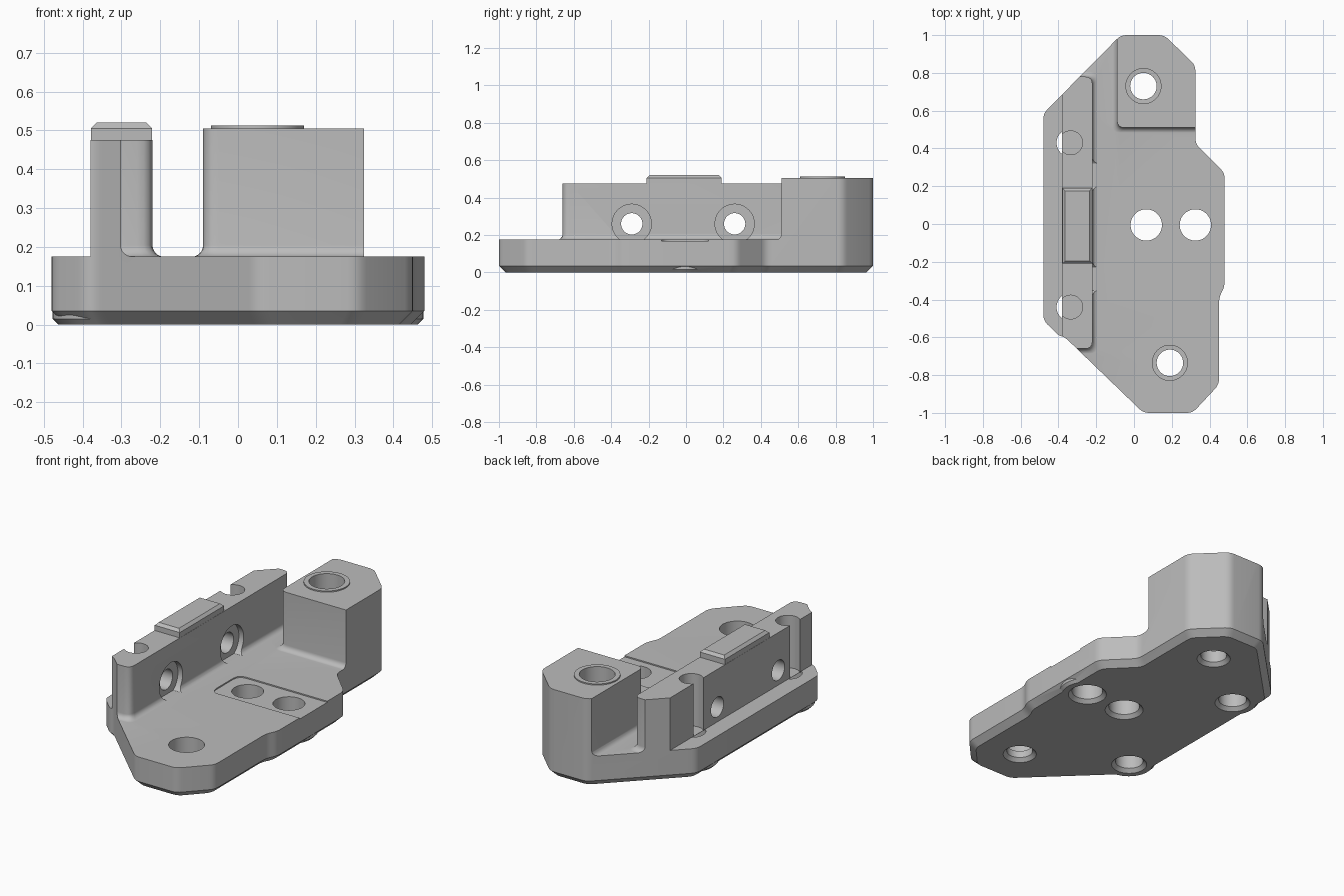
import bpy, bmesh
from math import pi, cos, sin
from mathutils import Vector, Matrix

if "Cube" in bpy.data.objects:
    bpy.data.objects.remove(bpy.data.objects["Cube"])

grey = bpy.data.materials.new("machined grey")
grey.use_nodes = True
COLOUR = (0.5, 0.5, 0.5, 1)
grey.diffuse_color = COLOUR
grey.node_tree.nodes["Principled BSDF"].inputs["Base Color"].default_value = COLOUR


# --- profile helpers ---
def circle(x, y, r, n=48):
    return [(x + r * cos(2 * pi * i / n), y + r * sin(2 * pi * i / n)) for i in range(n)]


def rect(x0, x1, y0, y1):
    return [(x0, y0), (x1, y0), (x1, y1), (x0, y1)]


def grow(poly, d):
    """Mitred offset of a counter-clockwise polygon, outward for d > 0."""
    pts, out = [Vector(p) for p in poly], []
    for i, p in enumerate(pts):
        a, b = (p - pts[i - 1]).normalized(), (pts[(i + 1) % len(pts)] - p).normalized()
        na, nb = Vector((a.y, -a.x)), Vector((b.y, -b.x))
        out.append(p + (na + nb) * d / (1 + na.dot(nb)))
    return out


def rounded(poly, t, steps=4):
    """Replace each corner by a small curve that starts t away from it."""
    pts, out = [Vector(p) for p in poly], []
    for i, p in enumerate(pts):
        a, b = pts[i - 1] - p, pts[(i + 1) % len(pts)] - p
        a, b = (v.normalized() * min(t, v.length * 0.4) for v in (a, b))
        for k in range(steps + 1):
            s = k / steps
            out.append(p + a * (1 - s) ** 2 + b * s ** 2)
    return out


# --- solid helpers ---
def stack(name, layers):
    """Loft equal-length rings given as (ring, height) from the bottom up."""
    bm = bmesh.new()
    rings = [[bm.verts.new((p[0], p[1], z)) for p in ring] for ring, z in layers]
    n = len(rings[0])
    bm.faces.new(rings[0][::-1])
    bm.faces.new(rings[-1])
    for lo, hi in zip(rings, rings[1:]):
        for i in range(n):
            j = (i + 1) % n
            bm.faces.new((lo[i], lo[j], hi[j], hi[i]))
    bmesh.ops.recalc_face_normals(bm, faces=bm.faces)
    mesh = bpy.data.meshes.new(name)
    bm.to_mesh(mesh)
    bm.free()
    mesh.materials.append(grey)
    ob = bpy.data.objects.new(name, mesh)
    bpy.context.collection.objects.link(ob)
    return ob


def prism(name, ring, z0, z1):
    return stack(name, [(ring, z0), (ring, z1)])


def combine(target, tool, operation):
    """Apply a boolean and throw the tool away."""
    mod = target.modifiers.new("boolean", 'BOOLEAN')
    mod.operation, mod.solver, mod.object = operation, 'EXACT', tool
    bpy.context.view_layer.objects.active = target
    bpy.ops.object.modifier_apply(modifier=mod.name)
    bpy.data.objects.remove(tool)


def cross_cylinder(y, z, r, x0, x1):
    ob = prism("cross_cutter", circle(0, 0, r), x0, x1)
    ob.data.transform(Matrix.Translation((0, y, z)) @ Matrix.Rotation(pi / 2, 4, 'Y'))
    return ob


def flared(name, poly, corner, top):
    """Upright block with a concave fillet running into the floor."""
    layers = [(grow(poly, FILLET), FLOOR - 0.02)]
    for k in range(7):
        a = k / 6 * pi / 2
        layers.append((grow(poly, FILLET * (1 - sin(a))), FLOOR - 0.0005 + FILLET * (1 - cos(a))))
    layers.append((poly, top))
    return stack(name, [(rounded(ring, corner), z) for ring, z in layers])


FLOOR, FILLET, CHAMFER = 0.175, 0.03, 0.035
OUTLINE = [(0.05, -1), (0.31, -1), (0.45, -0.85), (0.45, -0.39), (0.48, -0.33), (0.48, 0.27),
           (0.325, 0.425), (0.325, 0.84), (0.16, 1), (-0.07, 1), (-0.48, 0.585),
           (-0.48, -0.51), (-0.40, -0.59), (-0.365, -0.60)]
SIDE_HOLES = [(-0.335, 0.43), (-0.335, -0.44)]
MID_HOLES = [(0.065, -0.005), (0.325, -0.005)]
CROSS_Y = (-0.29, 0.26)

# Clamp wall with vertical slots, cross holes and counterbores
wall = flared("clamp_wall", rect(-0.7, -0.22, -0.66, 0.78), 0.04, 0.475)
combine(wall, prism("trim", rect(-1, -0.38, -1.2, 1.2), 0, 1), 'DIFFERENCE')
tab = rect(-0.379, -0.221, -0.21, 0.19)
combine(wall, stack("wall_tab", [(tab, 0.4), (tab, 0.505), (grow(tab, -0.015), 0.52)]), 'UNION')
for x, y in SIDE_HOLES:
    combine(wall, prism("slot_cutter", circle(x, y, 0.063), 0, 1), 'DIFFERENCE')
for y in CROSS_Y:
    combine(wall, cross_cylinder(y, 0.26, 0.057, -0.6, 0), 'DIFFERENCE')
    combine(wall, cross_cylinder(y, 0.26, 0.105, -0.25, 0), 'DIFFERENCE')

# Corner block with a low round seat on top
block = flared("corner_block", rect(-0.09, 0.7, 0.51, 1.3), 0.04, 0.505)
combine(block, prism("seat_ring", circle(0.05, 0.73, 0.12), 0.4, 0.512), 'UNION')

# Floor slab joined with both, then trimmed to the chamfered outline
body = prism("mounting_bracket", rect(-1.5, 1.5, -1.5, 1.5), -0.1, FLOOR)
combine(body, block, 'UNION')
combine(body, wall, 'UNION')
edge = rounded(OUTLINE, 0.03)
inset = rounded(grow(OUTLINE, -CHAMFER), 0.03)
combine(body, stack("outline", [(inset, 0), (edge, CHAMFER), (edge, 1)]), 'INTERSECT')

# Round lobes that keep the rim under the outer holes
for (x, y), r in zip(SIDE_HOLES + MID_HOLES[1:], (0.142, 0.142, 0.152)):
    lobe = stack("lobe", [(circle(x, y, r - 0.015), 0), (circle(x, y, r), 0.015),
                          (circle(x, y, r), 0.08)])
    combine(body, lobe, 'UNION')

# Shallow recess around the two middle holes
recess = rounded(rect(-0.08, 0.8, -0.13, 0.12), 0.05)
combine(body, prism("recess_cutter", recess, FLOOR - 0.007, 0.3), 'DIFFERENCE')


# Vertical holes: chamfered mouth underneath, optional wider upper bore
def drill(x, y, r, top=1.0, wide=None, step=0.06):
    layers = [(r + 0.03, -0.01), (r, 0.02), (r, step), (wide or r, step + 0.001), (wide or r, top)]
    cutter = stack("drill", [(circle(x, y, q), z) for q, z in layers])
    combine(body, cutter, 'DIFFERENCE')


for x, y in MID_HOLES:
    drill(x, y, 0.083)
for x, y in SIDE_HOLES:
    drill(x, y, 0.075, top=FLOOR - 0.002)
drill(0.05, 0.73, 0.07, wide=0.093, step=0.09)
drill(0.19, -0.735, 0.07, wide=0.093)

# Open the outer side of the slab holes flush with the floor
for x, y in SIDE_HOLES:
    mouth = [p for p in circle(x, y, 0.075) if p[0] < -0.3805]
    combine(body, prism("mouth_cutter", mouth, 0.1, 0.3), 'DIFFERENCE')

# Smooth the rounded faces and keep the machined edges crisp
bpy.ops.object.select_all(action='DESELECT')
body.select_set(True)
bpy.context.view_layer.objects.active = body
bpy.ops.object.shade_smooth_by_angle(angle=pi / 6)
